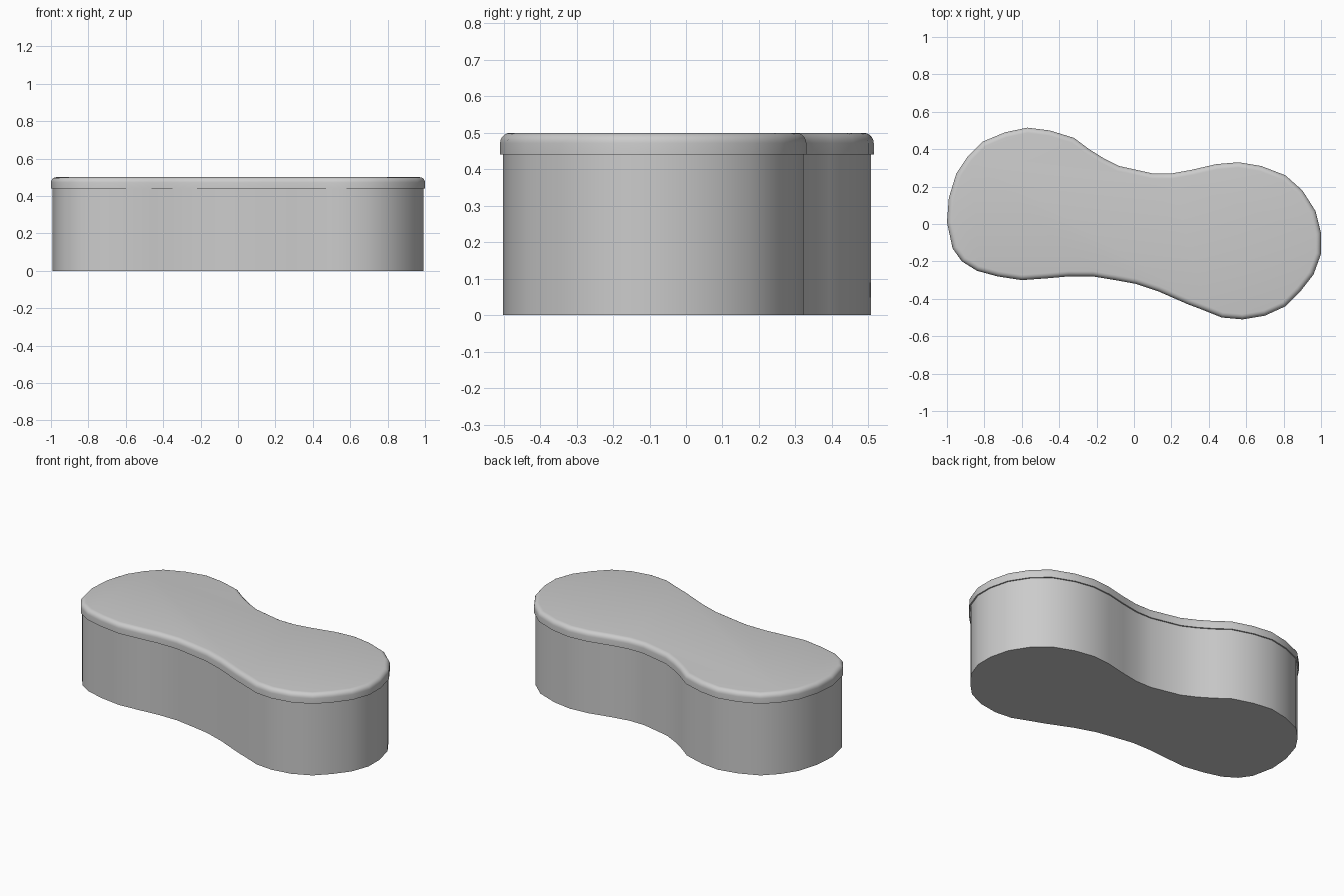
import bpy, bmesh, math
from mathutils import Vector

default_cube = bpy.data.objects.get("Cube")
if default_cube:
    bpy.data.objects.remove(default_cube, do_unlink=True)

# Peanut-shaped plan, clockwise from the left end
OUTLINE = [
    (-1, .01), (-.99, .14), (-.95, .27), (-.89, .36), (-.81, .44), (-.69, .49),
    (-.57, .515), (-.45, .5), (-.32, .46), (-.24, .4), (-.16, .35), (-.08, .31),
    (.01, .29), (.1, .27), (.2, .27), (.31, .29), (.44, .32), (.56, .33),
    (.68, .31), (.81, .26), (.9, .18), (.97, .07), (1, -.05), (1, -.16),
    (.96, -.27), (.89, -.36), (.81, -.44), (.7, -.49), (.58, -.51), (.47, -.5),
    (.37, -.46), (.29, -.43), (.13, -.36), (.01, -.32), (-.1, -.3), (-.22, -.28),
    (-.35, -.28), (-.46, -.29), (-.6, -.3), (-.73, -.28), (-.84, -.25),
    (-.92, -.2), (-.97, -.13),
]


def make_material(name, colour):
    material = bpy.data.materials.new(name)
    material.use_nodes = True
    material.diffuse_color = colour
    material.node_tree.nodes["Principled BSDF"].inputs["Base Color"].default_value = colour
    return material


def inset_outline(distance):
    """Move every outline point inwards along its local normal."""
    points = [Vector(p) for p in OUTLINE]
    result = []
    for i, point in enumerate(points):
        along = (points[(i + 1) % len(points)] - points[i - 1]).normalized()
        result.append(point + Vector((along.y, -along.x)) * distance)
    return result


def make_solid(name, rings, material):
    """Skin a closed solid through (inset, height) rings, lowest first."""
    bm = bmesh.new()
    loops = [[bm.verts.new((p.x, p.y, height)) for p in inset_outline(inset)]
             for inset, height in rings]
    for lower, upper in zip(loops, loops[1:]):
        for i in range(len(lower)):
            bm.faces.new((lower[i - 1], lower[i], upper[i], upper[i - 1]))
    bm.faces.new(loops[0])
    bm.faces.new(loops[-1])
    bmesh.ops.recalc_face_normals(bm, faces=bm.faces)
    mesh = bpy.data.meshes.new(name)
    bm.to_mesh(mesh)
    bm.free()
    mesh.materials.append(material)
    obj = bpy.data.objects.new(name, mesh)
    bpy.context.collection.objects.link(obj)
    bpy.ops.object.select_all(action="DESELECT")
    obj.select_set(True)
    bpy.context.view_layer.objects.active = obj
    bpy.ops.object.shade_smooth_by_angle(angle=math.radians(35))
    return obj


grey = make_material("light grey", (0.6, 0.6, 0.6, 1))

# Body with upright walls
make_solid("box_body", [(.008, 0), (.008, .44)], grey)

# Lid with a thin rim and a rounded top edge
radius, steps = .028, 5
lid_rings = [(0, .44)]
for step in range(steps + 1):
    turn = math.pi / 2 * step / steps
    lid_rings.append((radius * (1 - math.cos(turn)), .5 - radius + radius * math.sin(turn)))
make_solid("box_lid", lid_rings, grey)
